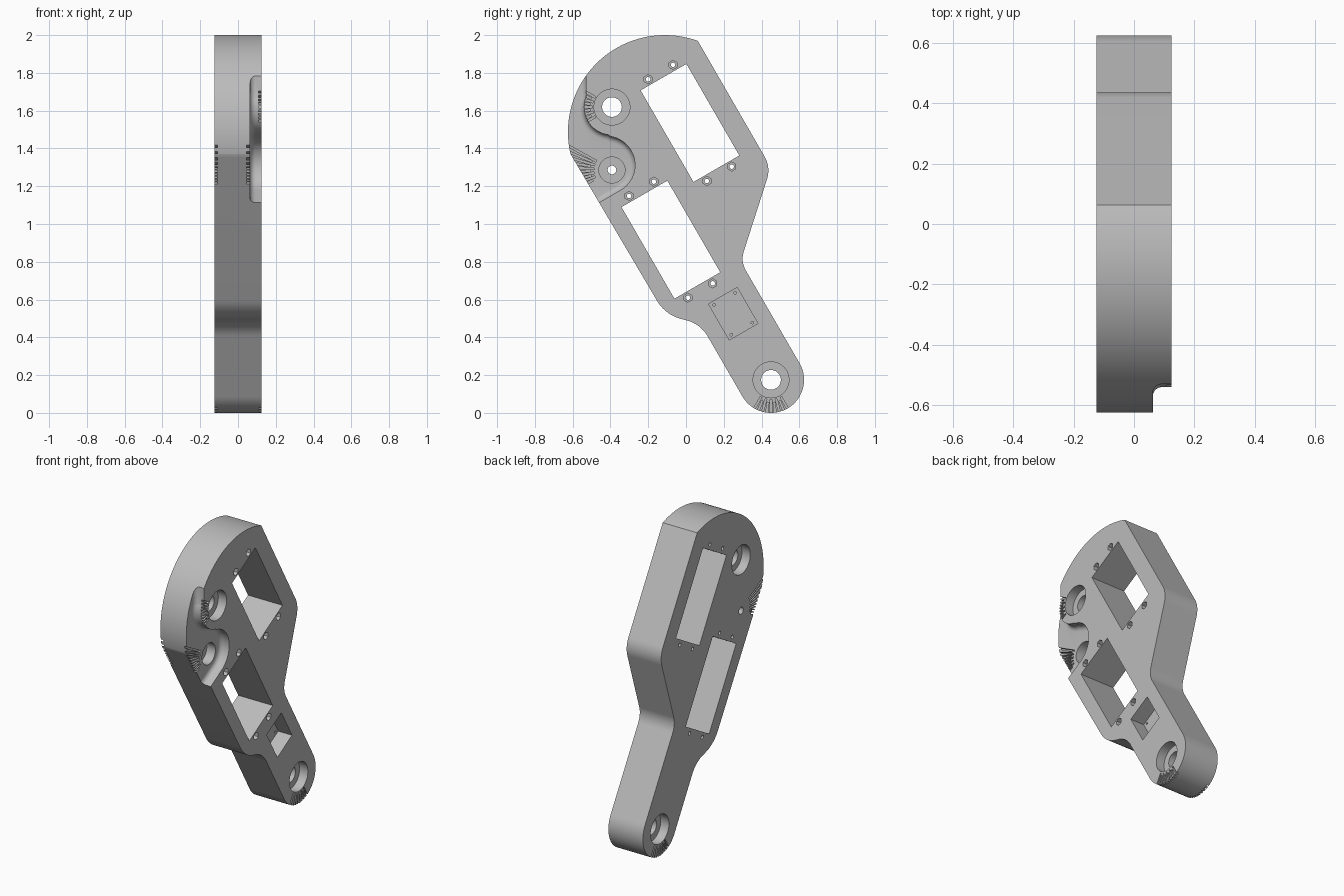
import bpy, bmesh
from math import sin, cos, radians, atan2, degrees, tan
from mathutils import Vector

if "Cube" in bpy.data.objects:
    bpy.data.objects.remove(bpy.data.objects["Cube"])

HALF = 0.125            # half thickness of the plate
FLOOR = 0.0625          # floor of the recess
TILT = radians(30)
U = Vector((cos(TILT), sin(TILT)))
V = Vector((-sin(TILT), cos(TILT)))
TOP = Vector((-0.392, 1.619))
MID = Vector((-0.392, 1.286))
END = Vector((0.45, 0.175))


def arc(c, r, a0, a1, n):
    step = radians(a1 - a0) / n
    return [Vector((c[0] + r * cos(radians(a0) + i * step),
                    c[1] + r * sin(radians(a0) + i * step))) for i in range(n + 1)]


def fillet(before, corner, after, t, n=12):
    """Round a corner, starting t away from it on both sides."""
    before, corner, after = Vector(before), Vector(corner), Vector(after)
    d0 = (before - corner).normalized()
    d1 = (after - corner).normalized()
    r = t * tan(d0.angle(d1) / 2)
    bis = (d0 + d1).normalized()
    c = corner + bis * (t * t + r * r) ** 0.5
    p, q = corner + d0 * t - c, corner + d1 * t - c
    a0 = degrees(atan2(p.y, p.x))
    sweep = (degrees(atan2(q.y, q.x)) - a0 + 180) % 360 - 180
    return arc(c, r, a0, a0 + sweep, n)


def prism(name, pts, x0, x1, round_floor=0):
    """Extrude a side profile from x0 to x1, optionally rounding the x0 rim."""
    bm = bmesh.new()
    low = [bm.verts.new((x0, p[0], p[1])) for p in pts]
    high = [bm.verts.new((x1, p[0], p[1])) for p in pts]
    base = bm.faces.new(low)
    bm.faces.new(high[::-1])
    n = len(pts)
    for i in range(n):
        j = (i + 1) % n
        bm.faces.new((low[i], high[i], high[j], low[j]))
    bmesh.ops.recalc_face_normals(bm, faces=bm.faces[:])
    if round_floor:
        bmesh.ops.bevel(bm, geom=base.edges[:], offset=round_floor, segments=6,
                        profile=0.5, affect='EDGES')
    me = bpy.data.meshes.new(name)
    bm.to_mesh(me)
    bm.free()
    return bpy.data.objects.new(name, me)


cutters = bpy.data.collections.new("cutters")
bpy.context.scene.collection.children.link(cutters)


def cut(pts, x0, x1, round_floor=0):
    ob = prism("cutter", pts, x0, x1, round_floor)
    ob.hide_render = True
    cutters.objects.link(ob)


def cut_round(c, r, x0, x1, n=48):
    cut(arc(c, r, 0, 360 - 360 / n, n - 1), x0, x1)


def cut_rect(c, w, h, x0, x1):
    cut([c + U * (sx * w / 2) + V * (sy * h / 2)
         for sx, sy in ((-1, -1), (1, -1), (1, 1), (-1, 1))], x0, x1)


def cut_ticks(c, a0, a1, count, r0, r1, x0, x1, short=0.0):
    """Fan of narrow radial grooves; every second one starts further out."""
    for i in range(count):
        a = radians(a0 + (a1 - a0) * i / (count - 1))
        d = Vector((cos(a), sin(a)))
        s = Vector((-d.y, d.x)) * 0.005
        p, q = c + d * (r0 + short * (i % 2)), c + d * r1
        cut([p - s, q - s, q + s, p + s], x0, x1)


# Plate outline: big head arc, shoulder, waist, rounded tip, lower corner
head = arc((-0.112, 1.487), 0.513, 193.2, 70.1, 64)
tip = arc(END, 0.175, 30, -150, 48)
shoulder, waist = (0.449, 1.30), (0.289, 0.802)
crook, heel = (0.077, 0.47), (-0.11, 0.52)
outline = (head + fillet(head[-1], shoulder, waist, 0.065)
           + fillet(shoulder, waist, tip[0], 0.055) + tip
           + fillet(tip[-1], crook, heel, 0.073)
           + fillet(crook, heel, head[0], 0.085))
plate = prism("arm_plate", outline, -HALF, HALF)
bpy.context.scene.collection.objects.link(plate)

# Rectangular windows with four nut traps each
for centre in (Vector((0.021, 1.535)), Vector((-0.08, 0.917))):
    cut_rect(centre, 0.28, 0.56, -0.2, 0.2)
    for su in (-1, 1):
        for sv in (-1, 1):
            p = centre + U * (su * 0.076) + V * (sv * 0.311)
            cut_round(p, 0.012, -0.2, 0.2, 16)
            cut(arc(p, 0.024, 30, 330, 5), 0.0, 0.2)

# Shallow square pocket with pilot holes
pocket = Vector((0.25, 0.525))
cut_rect(pocket, 0.175, 0.22, 0.025, 0.2)
for su in (-1, 1):
    for sv in (-1, 1):
        cut_round(pocket + U * (su * 0.064) + V * (sv * 0.091), 0.007, -0.03, 0.1, 12)

# Bearing seats on both faces
for centre in (TOP, END):
    cut_round(centre, 0.052, -0.2, 0.2)
    cut_round(centre, 0.095, 0.065, 0.2, 64)
    cut_round(centre, 0.095, -0.2, -0.065, 64)

# S-shaped recess in the front edge, with a filleted floor
recess = ([Vector((-0.53, 1.95))] + arc(TOP, 0.148, 159, 262, 24)
          + arc((-0.423, 1.312), 0.153, 80, -60, 32)
          + [Vector((-0.736, 0.9545)), Vector((-0.9, 1.95))])
cut(recess, FLOOR, 0.2, 0.03)
cut_round(MID, 0.069, 0.0, 0.08)
cut_round(MID, 0.023, -0.2, 0.1, 32)

# Scale grooves
cut_ticks(TOP, 150, 210, 9, 0.103, 0.165, 0.108, 0.15, 0.015)
for x0, x1 in ((0.045, 0.066), (-0.15, -0.108)):
    cut_ticks(MID, 151, 208, 10, 0.095, 0.4, x0, x1, 0.02)
for x0, x1 in ((0.108, 0.15), (-0.15, -0.108)):
    cut_ticks(END, 240, 300, 9, 0.105, 0.2, x0, x1, 0.015)

# Apply all cuts at once
mod = plate.modifiers.new("cuts", 'BOOLEAN')
mod.operation = 'DIFFERENCE'
mod.operand_type = 'COLLECTION'
mod.collection = cutters
mod.solver = 'EXACT'
bpy.context.view_layer.objects.active = plate
plate.select_set(True)
bpy.ops.object.modifier_apply(modifier="cuts")
for ob in list(cutters.objects):
    bpy.data.objects.remove(ob)
bpy.data.collections.remove(cutters)

# Material and shading
grey = bpy.data.materials.new("plain grey")
grey.use_nodes = True
colour = (0.5, 0.5, 0.5, 1)
grey.diffuse_color = colour
grey.node_tree.nodes["Principled BSDF"].inputs["Base Color"].default_value = colour
plate.data.materials.clear()
plate.data.materials.append(grey)
bpy.ops.object.shade_smooth_by_angle(angle=radians(30))
